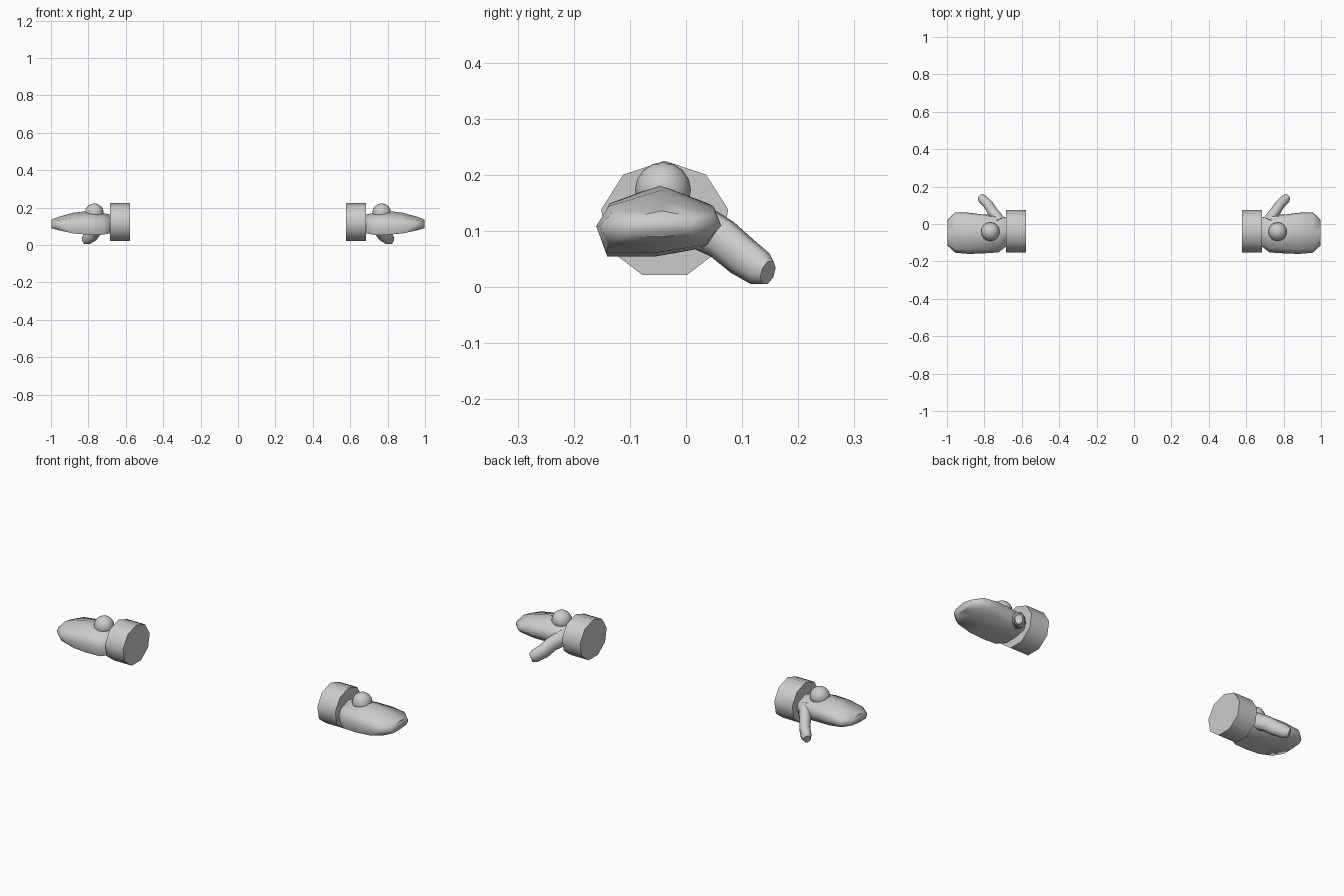
import bpy, bmesh, math
from mathutils import Vector

if "Cube" in bpy.data.objects:
    bpy.data.objects.remove(bpy.data.objects["Cube"])

grey = bpy.data.materials.new("light grey")
grey.diffuse_color = (0.6, 0.6, 0.6, 1)
grey.use_nodes = True
grey.node_tree.nodes["Principled BSDF"].inputs["Base Color"].default_value = grey.diffuse_color


def finish(name, bm, angle):
    """Make an object from bm, mirrored to the other side, smooth shaded."""
    bmesh.ops.recalc_face_normals(bm, faces=bm.faces)
    mesh = bpy.data.meshes.new(name)
    bm.to_mesh(mesh)
    bm.free()
    mesh.materials.append(grey)
    ob = bpy.data.objects.new(name, mesh)
    bpy.context.collection.objects.link(ob)
    bpy.ops.object.select_all(action='DESELECT')
    ob.select_set(True)
    bpy.context.view_layer.objects.active = ob
    bpy.ops.object.shade_smooth_by_angle(angle=math.radians(angle))
    mirror = ob.modifiers.new("other side", 'MIRROR')
    mirror.use_mirror_merge = False
    return ob


def loft(name, rings, angle):
    """Skin a list of point rings and cap both ends."""
    bm = bmesh.new()
    loops = [[bm.verts.new(p) for p in ring] for ring in rings]
    n = len(loops[0])
    for a, b in zip(loops, loops[1:]):
        for i in range(n):
            j = (i + 1) % n
            bm.faces.new((a[i], a[j], b[j], b[i]))
    bm.faces.new(loops[0])
    bm.faces.new(loops[-1])
    return finish(name, bm, angle)


# Cuff: nine-sided band with a corner on top
def cuff_ring(x):
    return [(x, -0.038 + 0.115 * math.sin(a), 0.12 + 0.105 * math.cos(a))
            for a in (math.tau * i / 9 for i in range(9))]


loft("cuff", [cuff_ring(0.578), cuff_ring(0.685)], 50)


# Mitten palm: flattened section with a ridge along the top
def palm_ring(x, y0, y1, z0, z1):
    w, h = y1 - y0, z1 - z0
    section = ((0, .42), (.1, .74), (.53, 1), (.95, .74),
               (1, .42), (.9, .12), (.5, 0), (.08, 0))
    return [(x, y0 + w * u, z0 + h * v) for u, v in section]


loft("palm", [palm_ring(*s) for s in (
    (0.670, -0.110, 0.030, 0.065, 0.160),
    (0.725, -0.152, 0.048, 0.055, 0.172),
    (0.800, -0.157, 0.050, 0.055, 0.182),
    (0.880, -0.160, 0.060, 0.062, 0.173),
    (0.955, -0.154, 0.063, 0.078, 0.152),
    (0.998, -0.115, 0.022, 0.090, 0.136))], 60)


# Thumb: bent tube reaching backward and down
path = [Vector(p) for p in ((0.715, 0.01, 0.115), (0.755, 0.065, 0.085),
                            (0.777, 0.100, 0.055), (0.808, 0.132, 0.033),
                            (0.822, 0.146, 0.026))]
sizes = ((0.034, 0.042), (0.030, 0.038), (0.028, 0.037),
         (0.027, 0.033), (0.018, 0.023))
rings = []
for i, (p, (w, h)) in enumerate(zip(path, sizes)):
    along = (path[min(i + 1, 4)] - path[max(i - 1, 0)]).normalized()
    side = along.cross(Vector((0, 0, 1))).normalized()
    up = side.cross(along)
    rings.append([p + side * w * math.cos(a) + up * h * math.sin(a)
                  for a in (math.tau * (k + .5) / 8 for k in range(8))])
loft("thumb", rings, 60)

# Round button on the back of the hand
bm = bmesh.new()
bmesh.ops.create_uvsphere(bm, u_segments=16, v_segments=8, radius=0.05)
bmesh.ops.translate(bm, verts=bm.verts, vec=(0.768, -0.041, 0.173))
finish("button", bm, 60)
